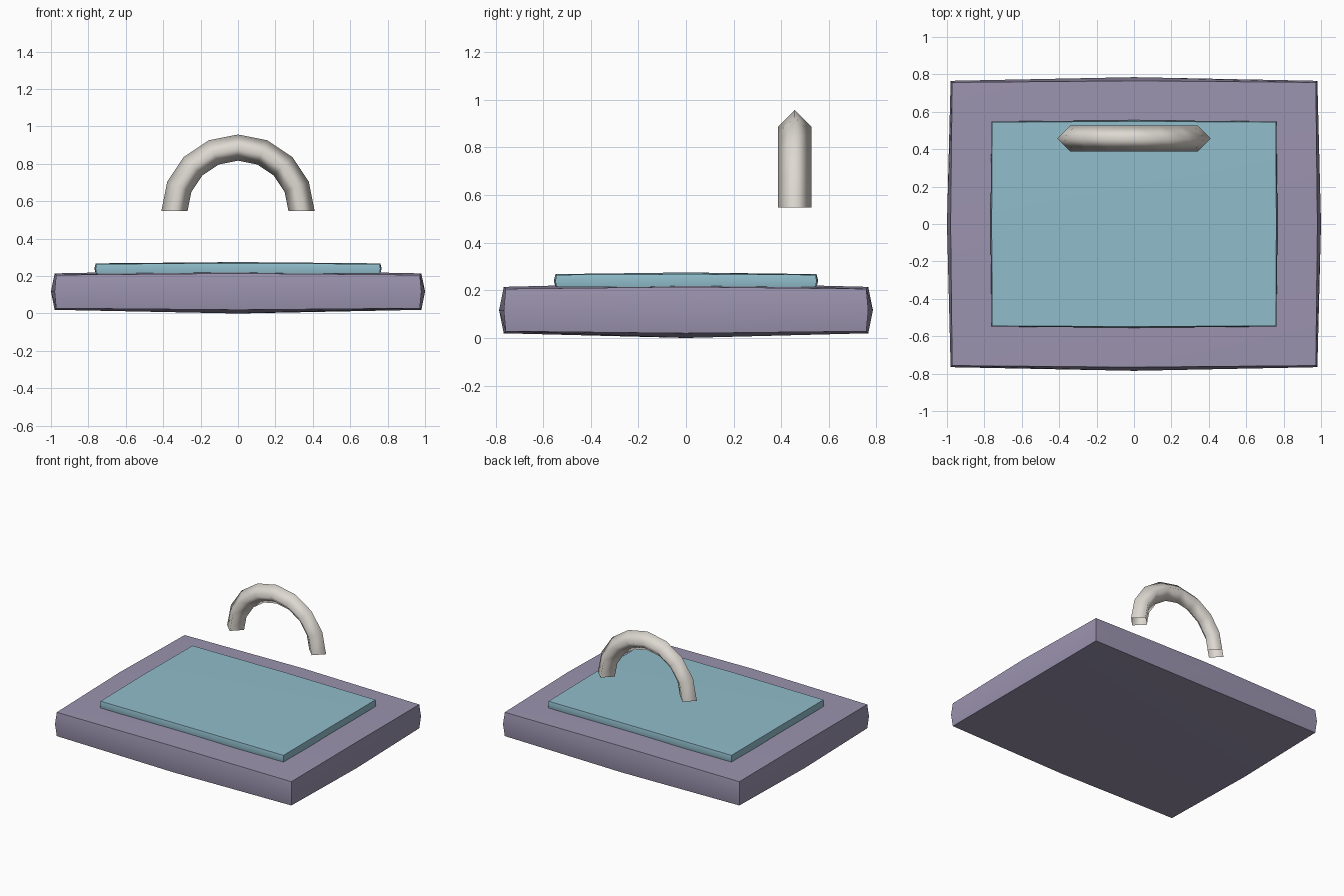
import bpy, bmesh, math
from mathutils import Vector

if "Cube" in bpy.data.objects:
    bpy.data.objects.remove(bpy.data.objects["Cube"])


def material(name, rgb):
    m = bpy.data.materials.new(name)
    m.diffuse_color = (*rgb, 1)
    m.use_nodes = True
    m.node_tree.nodes["Principled BSDF"].inputs["Base Color"].default_value = m.diffuse_color
    return m


def finish(name, bm, mat, angle):
    bmesh.ops.recalc_face_normals(bm, faces=bm.faces)
    me = bpy.data.meshes.new(name)
    bm.to_mesh(me)
    bm.free()
    ob = bpy.data.objects.new(name, me)
    bpy.context.collection.objects.link(ob)
    me.materials.append(mat)
    bpy.ops.object.select_all(action='DESELECT')
    ob.select_set(True)
    bpy.context.view_layer.objects.active = ob
    bpy.ops.object.shade_smooth_by_angle(angle=math.radians(angle))
    return ob


def pillow_box(name, half, z_mid, inset, mat):
    """Box whose face centres swell out past its edges and corners."""
    bm = bmesh.new()
    bmesh.ops.create_cube(bm, size=2)
    bmesh.ops.subdivide_edges(bm, edges=bm.edges[:], cuts=1, use_grid_fill=True)
    for v in bm.verts:
        sides = sum(abs(c) > 0.5 for c in v.co)
        pull = inset * (0, 0, 0.7, 1)[sides]
        v.co = Vector([c * (h - pull) for c, h in zip(v.co, half)])
        v.co.z += z_mid
    return finish(name, bm, mat, 40)


purple = material("muted purple", (0.33, 0.295, 0.43))
teal = material("pale teal", (0.28, 0.51, 0.60))
cream = material("warm light grey", (0.73, 0.69, 0.64))

# Slab and the thin panel on top of it
pillow_box("base_slab", (1.0, 0.785, 0.117), 0.117, 0.028, purple)
pillow_box("top_panel", (0.768, 0.555, 0.035), 0.24, 0.01, teal)

# Arched handle: half ring with a four-sided open tube
bm = bmesh.new()
rings = []
for i in range(9):
    a = math.pi * i / 8
    ring = []
    for k in range(4):
        t = math.pi * k / 2
        r = 0.34 + 0.07 * math.cos(t)
        ring.append(bm.verts.new((r * math.cos(a), 0.457 + 0.07 * math.sin(t),
                                  0.547 + r * math.sin(a))))
    rings.append(ring)
for p, q in zip(rings, rings[1:]):
    for k in range(4):
        n = (k + 1) % 4
        bm.faces.new((p[k], p[n], q[n], q[k]))
finish("arched_handle", bm, cream, 120)
